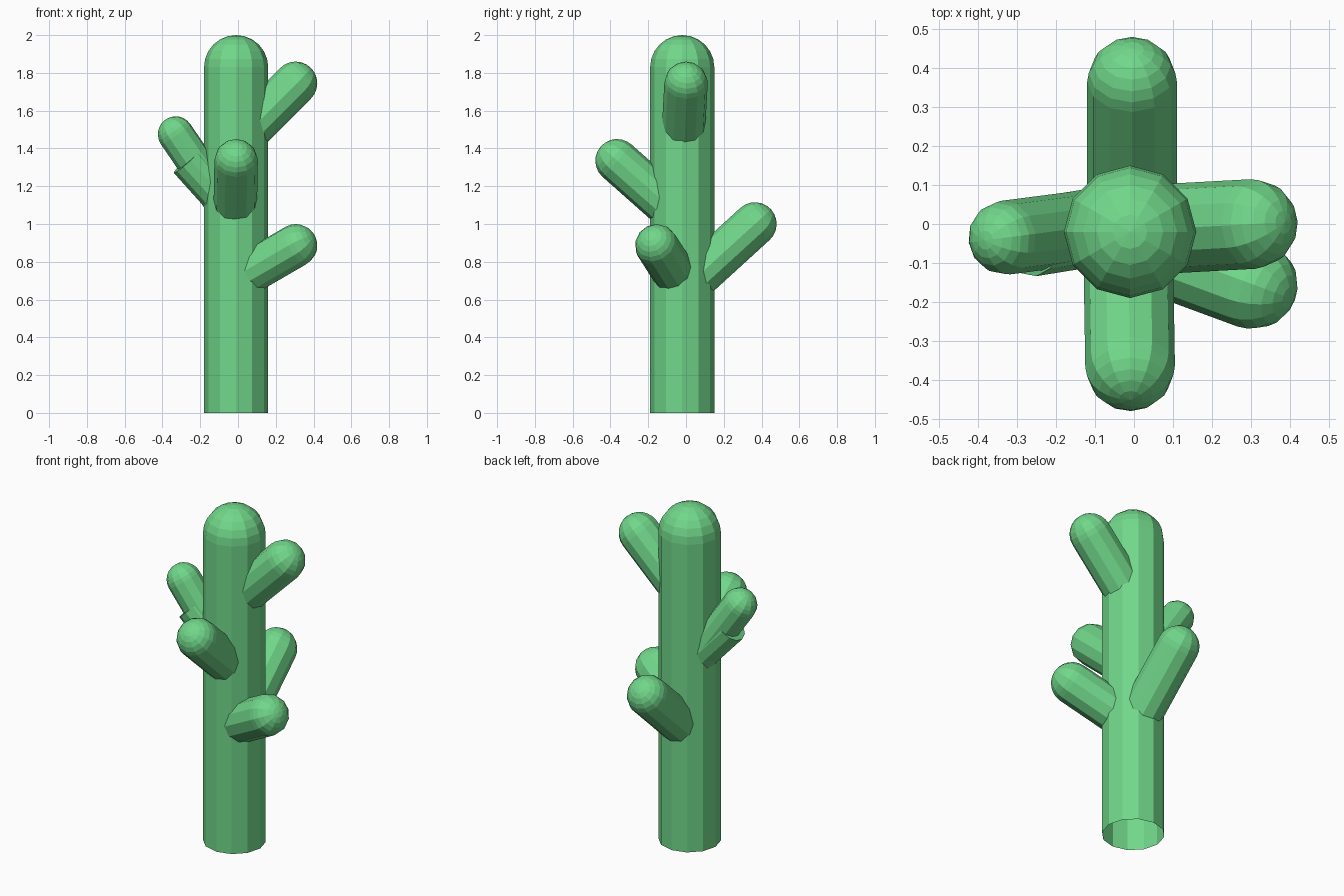
import bpy, bmesh, math
from mathutils import Vector

if "Cube" in bpy.data.objects:
    bpy.data.objects.remove(bpy.data.objects["Cube"])

green = bpy.data.materials.new("cactus green")
green.diffuse_color = (0.165, 0.68, 0.255, 1)
green.use_nodes = True
green.node_tree.nodes["Principled BSDF"].inputs["Base Color"].default_value = green.diffuse_color

SIDES = 12


def stem(name, base, end, radius, dome=True, rings=6):
    """Flat-sided tube from base to end, closed by a half-sphere or a flat cap."""
    base, end = Vector(base), Vector(end)
    axis = end - base
    length = axis.length
    # profile as (radius, height) pairs
    profile = [(radius, 0), (radius, length)]
    if dome:
        for i in range(1, rings):
            a = math.pi / 2 * i / rings
            profile.append((radius * math.cos(a), length + radius * math.sin(a)))
    bm = bmesh.new()
    loops = []
    for r, h in profile:
        loops.append([bm.verts.new((r * math.cos(2 * math.pi * k / SIDES),
                                    r * math.sin(2 * math.pi * k / SIDES), h))
                      for k in range(SIDES)])
    for lo, hi in zip(loops, loops[1:]):
        for k in range(SIDES):
            n = (k + 1) % SIDES
            bm.faces.new((lo[k], lo[n], hi[n], hi[k]))
    if dome:
        tip = bm.verts.new((0, 0, length + radius))
        for k in range(SIDES):
            bm.faces.new((loops[-1][k], loops[-1][(k + 1) % SIDES], tip))
    else:
        bm.faces.new(loops[-1])
    mesh = bpy.data.meshes.new(name)
    bm.to_mesh(mesh)
    bm.free()
    mesh.materials.append(green)
    obj = bpy.data.objects.new(name, mesh)
    obj.location = base
    obj.rotation_euler = axis.to_track_quat('Z', 'Y').to_euler() if axis.xy.length > 1e-6 else (0, 0, 0)
    bpy.context.collection.objects.link(obj)
    return obj


# trunk, open underneath
stem("trunk", (-0.01, -0.02, 0), (-0.01, -0.02, 1.83), 0.17)

# domed arms, each starting inside the trunk
stem("upper_right_arm", (0.03, -0.015, 1.47), (0.305, 0.0, 1.745), 0.115)
stem("lower_right_arm", (0.02, -0.05, 0.72), (0.305, -0.155, 0.885), 0.115)
stem("front_arm", (-0.015, -0.06, 1.065), (-0.01, -0.365, 1.335), 0.115)
stem("back_arm", (-0.005, 0.02, 0.685), (-0.005, 0.365, 1.0), 0.115)

# left arm: domed limb over a blunt stub
stem("left_arm", (-0.06, 0.0, 1.08), (-0.33, -0.035, 1.475), 0.095)
stem("left_arm_stub", (-0.05, 0.0, 1.097), (-0.266, -0.035, 1.337), 0.1, dome=False)
